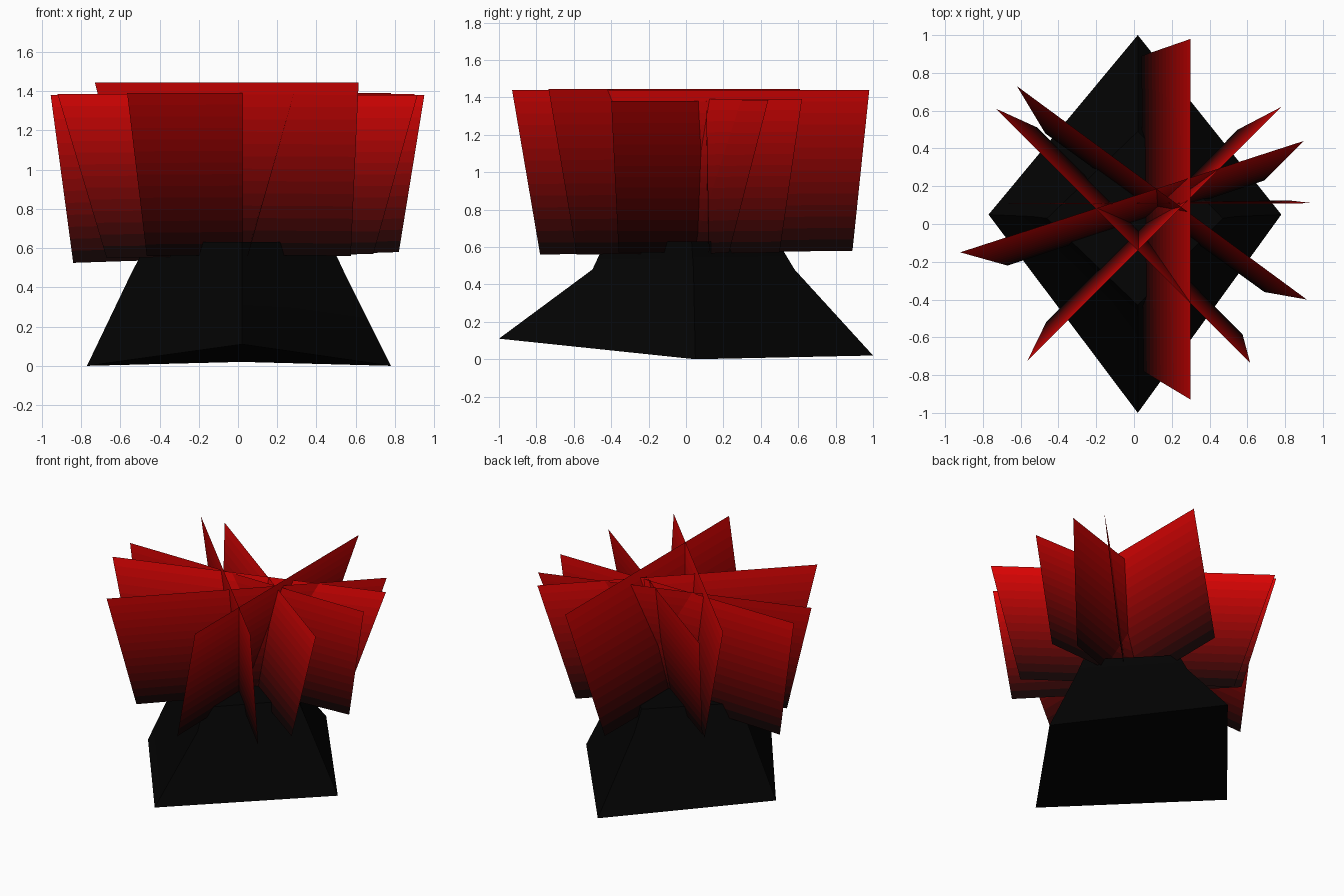
import bpy
from mathutils import Vector

if "Cube" in bpy.data.objects:
    bpy.data.objects.remove(bpy.data.objects["Cube"])

BANDS = 14


def material(name, r, g, b):
    m = bpy.data.materials.new(name)
    m.diffuse_color = (r, g, b, 1)
    m.use_nodes = True
    m.node_tree.nodes["Principled BSDF"].inputs["Base Color"].default_value = m.diffuse_color
    return m


def add_mesh(name, verts, faces, mats):
    me = bpy.data.meshes.new(name)
    me.from_pydata(verts, [], faces)
    for m in mats:
        me.materials.append(m)
    ob = bpy.data.objects.new(name, me)
    bpy.context.collection.objects.link(ob)
    return ob


black = material("black", 0.001, 0.001, 0.001)
# Shades fading from black at the foot of a petal to red at its tip
reds = []
for i in range(BANDS):
    t = ((i + 0.5) / BANDS) ** 1.6
    reds.append(material(f"petal_red_{i}", 0.002 + 0.75 * t, 0.001, 0.001))

# Mound: diamond rings with a flat top, the lowest ring slightly warped
rings = [
    [(0.02, -1, 0.11), (0.78, 0.05, 0), (0.02, 1, 0.02), (-0.77, 0.05, 0)],
    [(0.02, -0.5, 0.48), (0.54, 0.04, 0.48), (0.02, 0.58, 0.48), (-0.54, 0.04, 0.48)],
    [(0.02, -0.43, 0.63), (0.47, 0.03, 0.63), (0.02, 0.49, 0.63), (-0.46, 0.03, 0.63)],
]
verts = [p for ring in rings for p in ring]
faces = [(0, 2, 1), (0, 3, 2), (8, 9, 10, 11)]
for r in range(2):
    for k in range(4):
        n = (k + 1) % 4
        faces.append((4 * r + k, 4 * r + n, 4 * r + 4 + n, 4 * r + 4 + k))
mound = add_mesh("mound", verts, faces, [black])
bpy.context.view_layer.objects.active = mound
mound.select_set(True)
bpy.ops.object.shade_smooth_by_angle(angle=0.7)


def petal_sheet(name, top_a, top_b, low_a, low_b):
    """Flat flared sheet, cut into bands for the colour fade."""
    ta, tb, la, lb = map(Vector, (top_a, top_b, low_a, low_b))
    verts, faces = [], []
    for i in range(BANDS + 1):
        t = i / BANDS
        verts += [la.lerp(ta, t), lb.lerp(tb, t)]
    for i in range(BANDS):
        faces.append((2 * i, 2 * i + 1, 2 * i + 3, 2 * i + 2))
    ob = add_mesh(name, verts, faces, reds)
    for i, p in enumerate(ob.data.polygons):
        p.material_index = i


# Crossing petal sheets: two upper corners, two lower corners
petal_sheet("petal_front_back", (0.30, -0.93, 1.44), (0.30, 0.98, 1.44),
            (0.05, -0.78, 0.56), (0.04, 0.89, 0.58))
petal_sheet("petal_side_to_side", (0.95, 0.11, 1.38), (-0.955, 0.105, 1.38),
            (0.82, 0.125, 0.58), (-0.84, 0.105, 0.525))
petal_sheet("petal_shallow_right", (-0.92, -0.15, 1.385), (0.90, 0.44, 1.385),
            (-0.67, -0.22, 0.55), (0.69, 0.23, 0.57))
petal_sheet("petal_shallow_left", (-0.62, 0.73, 1.38), (0.915, -0.40, 1.38),
            (-0.47, 0.48, 0.57), (0.69, -0.36, 0.57))
petal_sheet("petal_diagonal_right", (0.78, 0.62, 1.39), (-0.565, -0.725, 1.39),
            (0.55, 0.50, 0.57), (-0.465, -0.52, 0.56))
petal_sheet("petal_diagonal_left", (-0.73, 0.61, 1.445), (0.615, -0.735, 1.445),
            (-0.51, 0.51, 0.57), (0.575, -0.585, 0.56))
